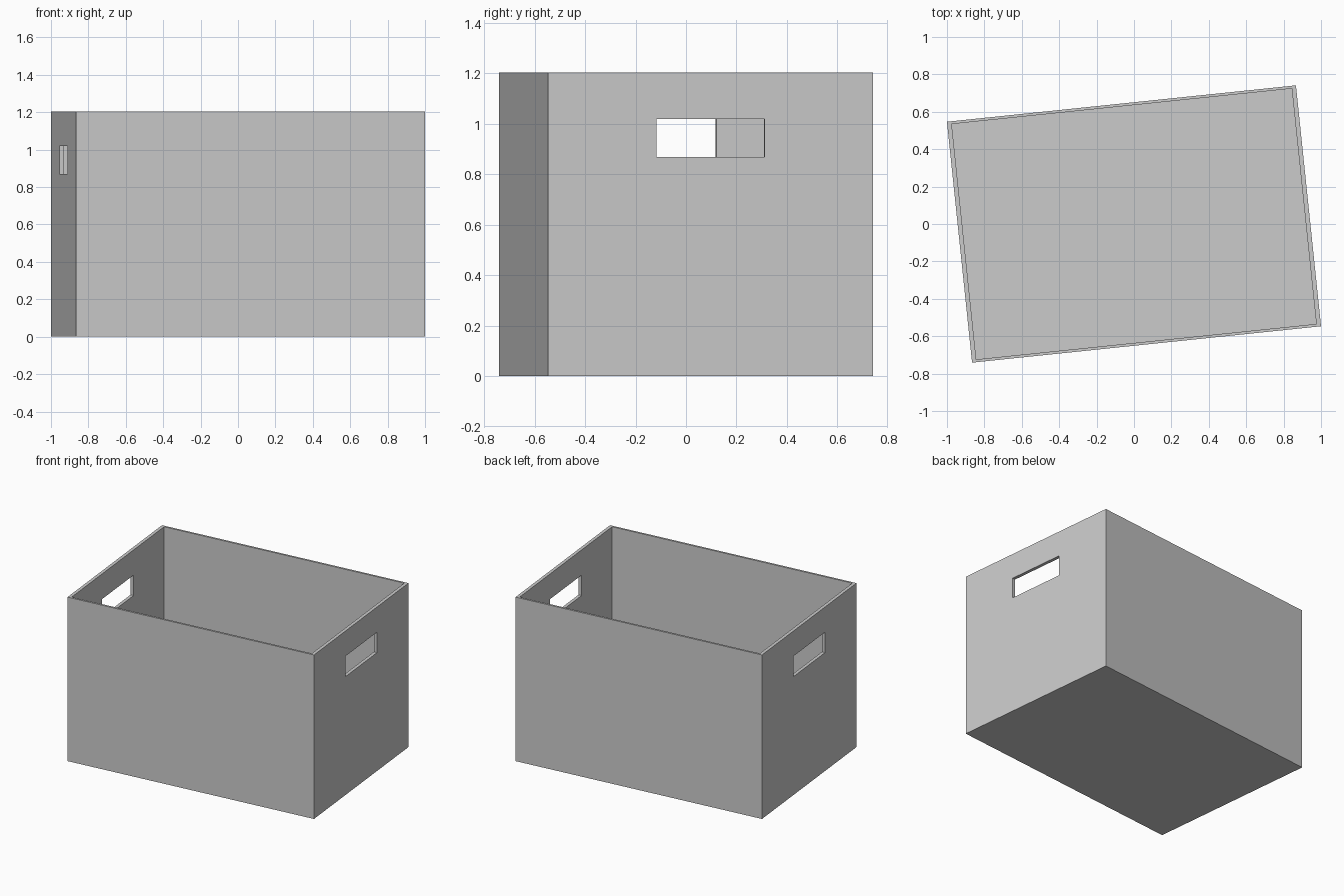
import bpy
from math import radians

if "Cube" in bpy.data.objects:
    bpy.data.objects.remove(bpy.data.objects["Cube"])

ANGLE = radians(5.95)
L, W, H = 1.876, 1.295, 1.204   # outer size
TX, TY, TZ = 0.024, 0.015, 0.015  # end wall, side wall, floor thickness


def block(name, size, z):
    """Box turned with the crate, centred on the z axis."""
    bpy.ops.mesh.primitive_cube_add(size=1, location=(0, 0, z), rotation=(0, 0, ANGLE))
    ob = bpy.context.object
    ob.name = name
    ob.scale = size
    bpy.ops.object.transform_apply(location=False, rotation=False, scale=True)
    return ob


def cut(target, cutter):
    """Subtract the cutter and hide it."""
    mod = target.modifiers.new(cutter.name, 'BOOLEAN')
    mod.operation = 'DIFFERENCE'
    mod.solver = 'EXACT'
    mod.object = cutter
    cutter.hide_render = True
    cutter.hide_viewport = True
    cutter.display_type = 'WIRE'


# Crate body
crate = block("storage_crate", (L, W, H), H / 2)

# Open interior, reaching past the rim
cut(crate, block("interior_cutter", (L - 2 * TX, W - 2 * TY, H), TZ + H / 2))

# Hand holes through both end walls
cut(crate, block("hand_hole_cutter", (L + 0.4, 0.432, 0.15), 0.944))
